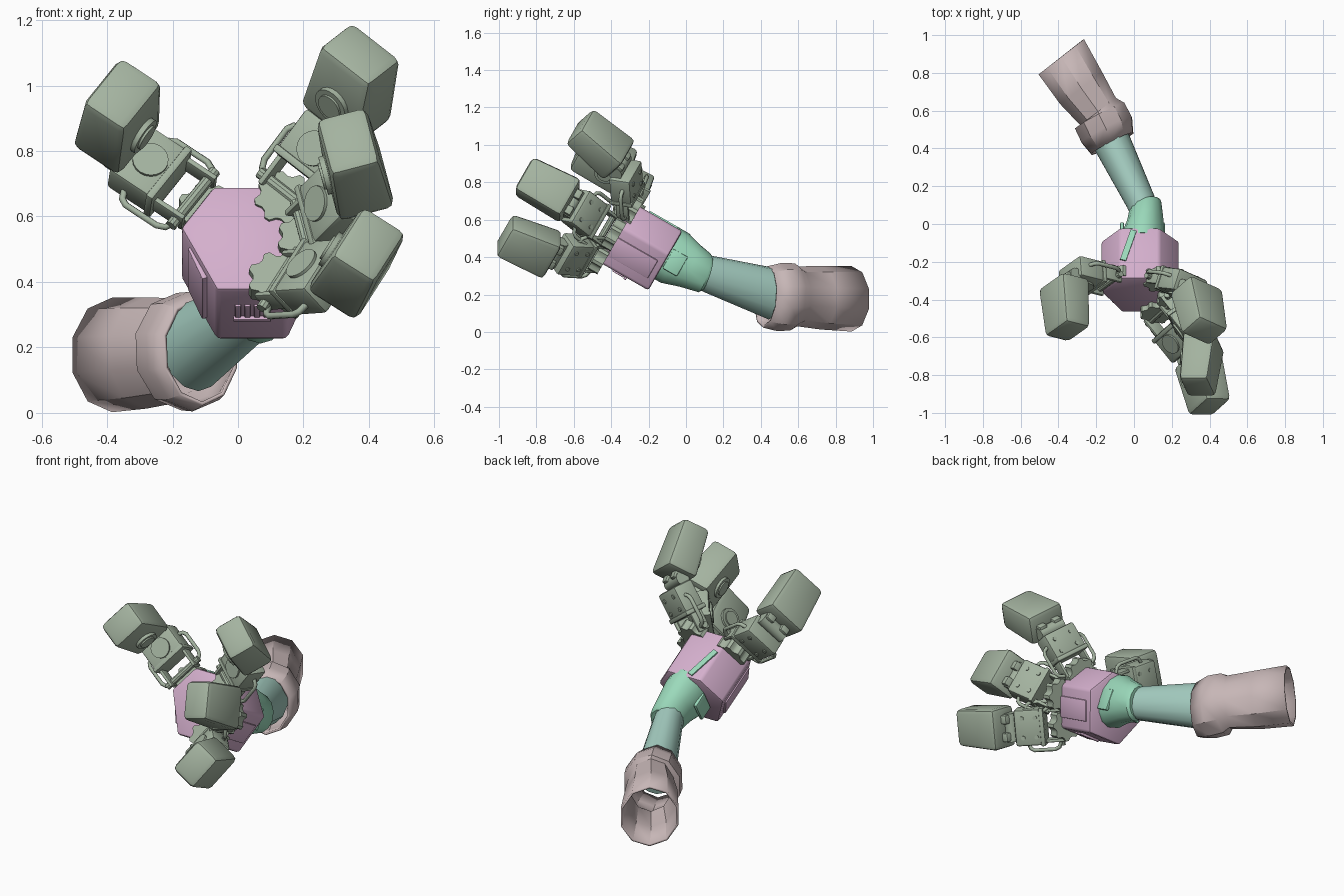
import bpy, bmesh, math
from mathutils import Matrix, Vector as V

if "Cube" in bpy.data.objects:
    bpy.data.objects.remove(bpy.data.objects["Cube"])


def material(name, rgb):
    m = bpy.data.materials.new(name)
    m.diffuse_color = (*rgb, 1)
    m.use_nodes = True
    m.node_tree.nodes["Principled BSDF"].inputs["Base Color"].default_value = m.diffuse_color
    return m


GREY = material("sage_grey", (0.37, 0.45, 0.35))
PINK = material("soft_pink", (0.66, 0.43, 0.61))
GREEN = material("mint_green", (0.33, 0.70, 0.50))
TEAL = material("pale_teal", (0.38, 0.62, 0.54))
CLOTH = material("dusty_mauve", (0.57, 0.47, 0.47))


def finish(name, bm, mat, mw=Matrix(), smooth=35):
    bmesh.ops.recalc_face_normals(bm, faces=bm.faces)
    me = bpy.data.meshes.new(name)
    bm.to_mesh(me)
    bm.free()
    me.materials.append(mat)
    ob = bpy.data.objects.new(name, me)
    ob.matrix_world = mw
    bpy.context.collection.objects.link(ob)
    bpy.ops.object.select_all(action='DESELECT')
    ob.select_set(True)
    bpy.context.view_layer.objects.active = ob
    bpy.ops.object.shade_smooth_by_angle(angle=math.radians(smooth))
    return ob


def box(bm, size, at, bevel=0, tip=1.0, rot=Matrix()):
    """Rounded box, tapered toward +Y by tip."""
    b = bmesh.new()
    bmesh.ops.create_cube(b, size=1)
    for v in b.verts:
        k = tip if v.co.y > 0 else 1
        v.co = V((v.co.x * size[0] * k, v.co.y * size[1], v.co.z * size[2] * k))
    if bevel:
        bmesh.ops.bevel(b, geom=b.edges[:], offset=bevel, segments=2, profile=0.5, affect='EDGES')
    b.transform(Matrix.Translation(at) @ rot)
    me = bpy.data.meshes.new("tmp")
    b.to_mesh(me)
    b.free()
    bm.from_mesh(me)
    bpy.data.meshes.remove(me)


def cyl(bm, r, h, at, axis, n=20):
    q = V((0, 0, 1)).rotation_difference(V(axis)).to_matrix().to_4x4()
    bmesh.ops.create_cone(bm, cap_ends=True, segments=n, radius1=r, radius2=r, depth=h,
                          matrix=Matrix.Translation(at) @ q)


def prism(bm, pts, z0, z1):
    lo = [bm.verts.new((x, y, z0)) for x, y in pts]
    hi = [bm.verts.new((x, y, z1)) for x, y in pts]
    bm.faces.new(lo[::-1])
    bm.faces.new(hi)
    for i in range(len(pts)):
        j = (i + 1) % len(pts)
        bm.faces.new((lo[i], lo[j], hi[j], hi[i]))


def loft(name, rings, mat, n, cap=True):
    """Tube through rings of (centre, direction, side radius, upright radius)."""
    bm = bmesh.new()
    rows = []
    for c, d, rx, ry in rings:
        d = V(d).normalized()
        side = d.cross(V((0, 0, 1))).normalized()
        up = side.cross(d)
        rows.append([bm.verts.new(V(c) + side * rx * math.cos(a) + up * ry * math.sin(a))
                     for a in (2 * math.pi * (i + 0.5) / n for i in range(n))])
    for p, q in zip(rows, rows[1:]):
        for i in range(n):
            j = (i + 1) % n
            bm.faces.new((p[i], p[j], q[j], q[i]))
    if cap:
        bm.faces.new(rows[0])
        bm.faces.new(rows[-1])
    return finish(name, bm, mat)


def frame(x, y, z, at):
    m = Matrix((x, y, z)).transposed().to_4x4()
    m.translation = at
    return m


# Palm frame: X sideways, Y up the palm face, Z forward out of the hand
F = V((0, -0.87, 0.5)).normalized()
U = V((0, 0.5, 0.87)).normalized()
X = V((1, 0, 0))
O = V((0.035, -0.37, 0.55))
PALM = frame(X, U, F, O)

# Sleeve and cuff
S, C = (-0.61, 0.79, 0), (-0.45, 0.87, -0.08)
sleeve = loft("sleeve", [
    ((-0.385, 0.885, 0.177), S, 0.16, 0.175), ((-0.28, 0.72, 0.183), S, 0.147, 0.17),
    ((-0.19, 0.595, 0.19), S, 0.125, 0.16), ((-0.18, 0.57, 0.187), C, 0.155, 0.18),
    ((-0.145, 0.50, 0.187), C, 0.157, 0.183), ((-0.115, 0.425, 0.187), C, 0.13, 0.165)],
    CLOTH, 10, cap=False)
solid = sleeve.modifiers.new("wall", 'SOLIDIFY')
solid.thickness = 0.012
solid.offset = -1

# Forearm and wrist
A = (-0.42, 0.85, -0.30)
loft("forearm", [((0.055, 0.06, 0.335), A, 0.075, 0.09), ((0.035, 0.12, 0.31), A, 0.08, 0.1),
                 ((-0.14, 0.48, 0.2), A, 0.105, 0.14)], TEAL, 14)
loft("wrist", [((0.062, 0.115, 0.31), (-0.2, 0.93, -0.3), 0.075, 0.09),
               ((0.062, 0.10, 0.315), (-0.2, 0.93, -0.3), 0.086, 0.108),
               ((0.06, 0.02, 0.355), (-0.1, 0.9, -0.42), 0.098, 0.125),
               ((0.05, -0.06, 0.395), -F, 0.115, 0.152),
               ((0.045, -0.12, 0.43), -F, 0.115, 0.152)], GREEN, 14)
bm = bmesh.new()
for s in (-1, 1):
    box(bm, (0.02, 0.12, 0.09), (s * 0.108 + 0.01, 0, -0.36), 0.006)
finish("wrist_flaps", bm, GREEN, PALM)

# Palm: six-sided block with panels on its lower sides
bm = bmesh.new()
prism(bm, [(-0.11, 0.165), (0.1, 0.165), (0.205, 0.02), (0.115, -0.2), (-0.1, -0.2), (-0.21, 0.02)],
      -0.31, 0)
bmesh.ops.bevel(bm, geom=bm.edges[:], offset=0.014, segments=2, profile=0.5, affect='EDGES')
finish("palm", bm, PINK, PALM)
bm = bmesh.new()
for s in (-1, 1):
    box(bm, (0.02, 0.12, 0.25), (s * 0.158, -0.09, -0.15), 0.006,
        rot=Matrix.Rotation(-s * 0.39, 4, 'Z'))
for i in range(4):
    box(bm, (0.018, 0.012, 0.07), (-0.035 + 0.029 * i, -0.202, -0.125), 0.003)
box(bm, (0.115, 0.02, 0.015), (0.008, -0.203, -0.17), 0.003)
finish("palm_panels", bm, PINK, PALM)
bm = bmesh.new()
box(bm, (0.032, 0.009, 0.19), (-0.065, 0.168, -0.2), rot=Matrix.Rotation(-0.3, 4, 'Y'))
finish("palm_stripe", bm, GREEN, PALM)


def finger(name, ang, off, knuckle, prox, th1, dist, th2):
    """Two-segment finger in the plane of a radial direction and the palm's forward axis."""
    a = math.radians(ang)
    R = X * math.cos(a) + U * math.sin(a)
    T = -X * math.sin(a) + U * math.cos(a)

    def place(p, th):
        th = math.radians(th)
        d = R * math.cos(th) + F * math.sin(th)
        n = R * math.sin(th) - F * math.cos(th)
        return frame(d.cross(n), d, n, O + R * p[0] + F * p[1] + T * off)

    # toothed knuckle disc
    bm = bmesh.new()
    prism(bm, [((0.092 if i % 4 < 2 else 0.076) * math.cos(i * math.pi / 16),
                (0.092 if i % 4 < 2 else 0.076) * math.sin(i * math.pi / 16)) for i in range(32)],
          -0.03, 0.03)
    finish(name + "_knuckle", bm, GREY, frame(R, T, R.cross(T), O + R * knuckle[0] + F * knuckle[1] + T * off))

    # lower segment with side arms, hinge bar, rivets and a round pad
    m1 = place(prox, th1)
    bm = bmesh.new()
    box(bm, (0.205, 0.17, 0.12), (0, 0.01, 0), 0.014)
    box(bm, (0.215, 0.025, 0.13), (0, -0.06, 0), 0.006)
    for s in (-1, 1):
        box(bm, (0.018, 0.13, 0.07), (s * 0.085, -0.115, 0), 0.006)
        for y in (-0.025, 0.05):
            cyl(bm, 0.012, 0.012, (s * 0.055, y, 0.06), (0, 0, 1), 10)
    cyl(bm, 0.018, 0.235, (0, -0.155, 0), (1, 0, 0), 10)
    cyl(bm, 0.055, 0.02, (0, 0.01, -0.06), (0, 0, 1))
    finish(name + "_lower", bm, GREY, m1)

    # side handles
    cu = bpy.data.curves.new(name + "_handles", 'CURVE')
    cu.dimensions = '3D'
    cu.bevel_depth = 0.011
    cu.bevel_resolution = 1
    cu.use_fill_caps = True
    for s in (-1, 1):
        pts = [(0.09, 0.035), (0.125, 0.02), (0.136, 0), (0.136, -0.115), (0.125, -0.14), (0.09, -0.155)]
        sp = cu.splines.new('POLY')
        sp.points.add(len(pts) - 1)
        for p, (x, y) in zip(sp.points, pts):
            p.co = (s * x, y, 0.015, 1)
    cu.materials.append(GREY)
    ob = bpy.data.objects.new(name + "_handles", cu)
    ob.matrix_world = m1
    bpy.context.collection.objects.link(ob)

    # fingertip block with ringed pad on its inner face
    m2 = place(dist, th2)
    bm = bmesh.new()
    box(bm, (0.235, 0.29, 0.18), (0, 0, 0), 0.026, 0.88)
    cyl(bm, 0.06, 0.03, (0, -0.035, -0.085), (0, 0, 1))
    cyl(bm, 0.042, 0.044, (0, -0.035, -0.085), (0, 0, 1))
    for s in (-1, 1):
        box(bm, (0.05, 0.05, 0.07), (s * 0.05, -0.155, -0.01), 0.008)
    finish(name + "_tip", bm, GREY, m2)

    # hinge pin joining the two segments
    end = m1 @ V((0, 0.09, -0.02))
    base = m2 @ V((0, -0.14, -0.01))
    bm = bmesh.new()
    cyl(bm, 0.038, 0.16, (0, 0, 0), (1, 0, 0), 14)
    m1 = m1.copy()
    m1.translation = (end + base) / 2
    finish(name + "_hinge", bm, GREY, m1)


finger("thumb", 145, 0, (0.16, -0.045), (0.365, 0.014), 5, (0.484, 0.244), 95)
finger("upper_finger", 48, 0, (0.16, -0.02), (0.315, 0.075), 27, (0.473, 0.308), 76)
finger("middle_finger", 13, -0.07, (0.165, 0.0), (0.24, 0.18), 57, (0.31, 0.43), 97)
finger("lower_finger", -29, -0.11, (0.16, 0.0), (0.28, 0.13), 44, (0.443, 0.367), 75)
